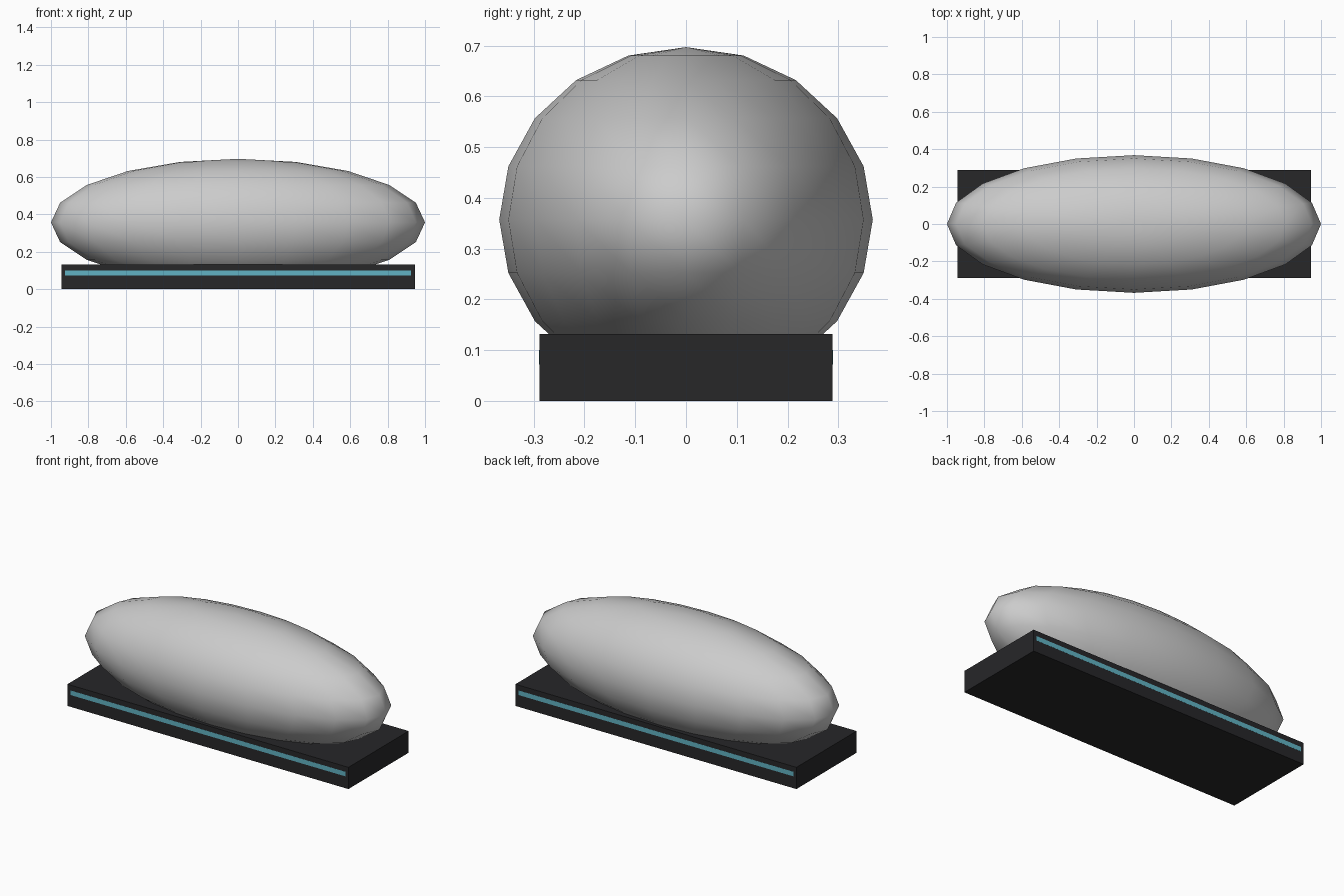
import bpy

if "Cube" in bpy.data.objects:
    bpy.data.objects.remove(bpy.data.objects["Cube"])


def material(name, rgb):
    m = bpy.data.materials.new(name)
    m.diffuse_color = (*rgb, 1)
    m.use_nodes = True
    m.node_tree.nodes["Principled BSDF"].inputs["Base Color"].default_value = m.diffuse_color
    return m


def box(name, size, loc, mat):
    bpy.ops.mesh.primitive_cube_add(size=1, location=loc)
    ob = bpy.context.object
    ob.name = name
    ob.scale = size
    bpy.ops.object.transform_apply(location=False, rotation=False, scale=True)
    ob.data.materials.append(mat)
    return ob


dark = material("dark_plastic", (0.02, 0.02, 0.022))
cyan = material("cyan_light", (0.12, 0.45, 0.55))

# Ellipsoid body, sunk into the base
bpy.ops.mesh.primitive_uv_sphere_add(segments=20, ring_count=10, radius=1,
                                     location=(0, 0, 0.357))
body = bpy.context.object
body.name = "body"
body.scale = (1, 0.368, 0.34)
bpy.ops.object.transform_apply(location=False, rotation=False, scale=True)
bpy.ops.object.shade_smooth()

# Flat rectangular base
box("base", (1.89, 0.578, 0.132), (0, 0, 0.066), dark)

# Thin light strips, almost flush with the long sides
for name, side in (("front_strip", -1), ("back_strip", 1)):
    box(name, (1.85, 0.012, 0.028), (0, side * 0.2835, 0.086), cyan)
